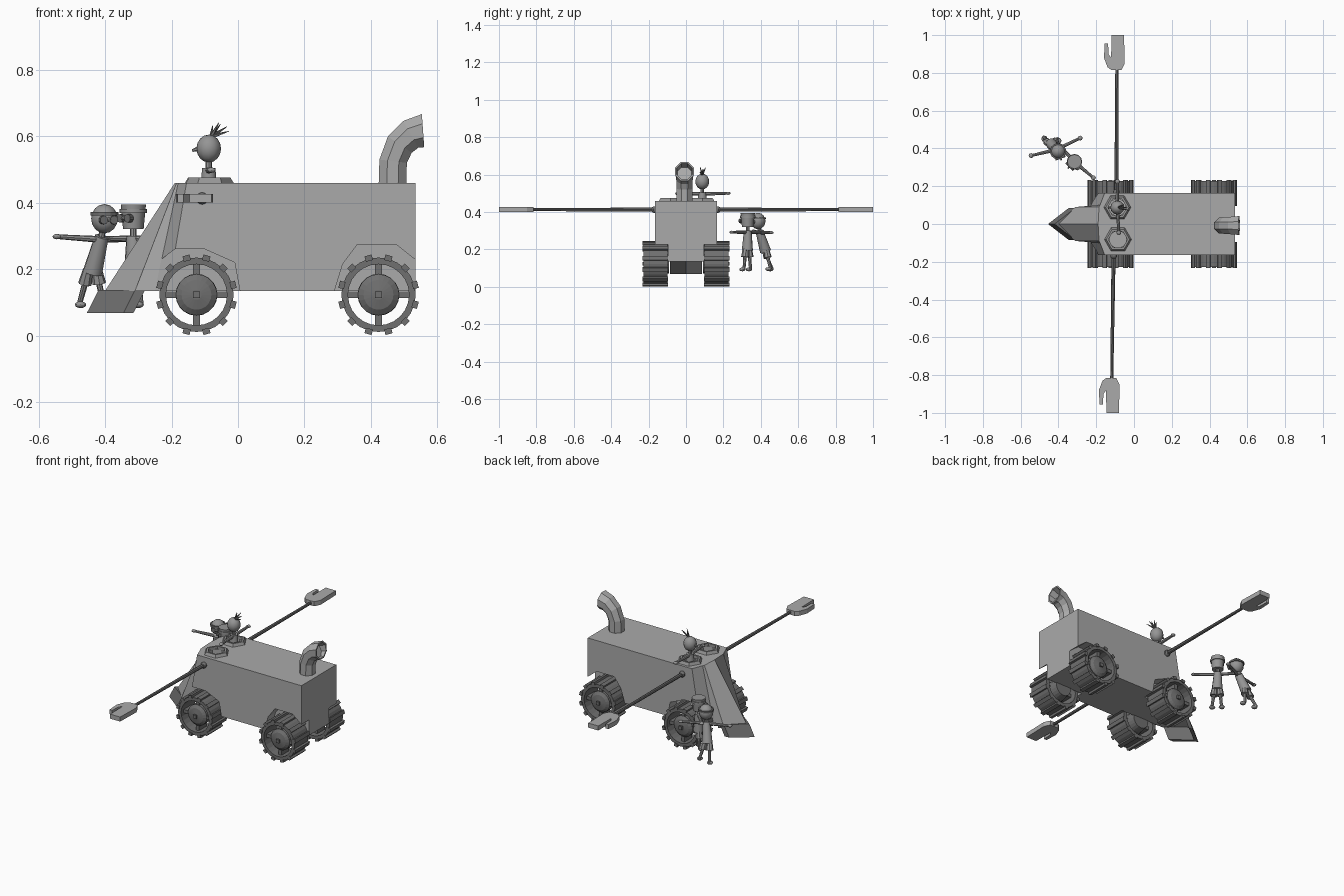
import bpy, bmesh, math
from mathutils import Vector, Matrix

if "Cube" in bpy.data.objects:
    bpy.data.objects.remove(bpy.data.objects["Cube"])


def material(name, v):
    m = bpy.data.materials.new(name)
    m.diffuse_color = (v, v, v, 1)
    m.use_nodes = True
    m.node_tree.nodes["Principled BSDF"].inputs["Base Color"].default_value = m.diffuse_color
    return m


LIGHT = material("light grey", 0.40)
MID = material("mid grey", 0.30)
DARK = material("dark grey", 0.16)


def finish(name, bm, mat, smooth=False):
    bmesh.ops.recalc_face_normals(bm, faces=bm.faces[:])
    me = bpy.data.meshes.new(name)
    bm.to_mesh(me)
    bm.free()
    me.materials.append(mat)
    ob = bpy.data.objects.new(name, me)
    bpy.context.collection.objects.link(ob)
    if smooth:
        bpy.ops.object.select_all(action='DESELECT')
        ob.select_set(True)
        bpy.context.view_layer.objects.active = ob
        bpy.ops.object.shade_smooth_by_angle(angle=math.radians(40))
    return ob


def loft(bm, rings, loop=False):
    """Skin a list of equal rings; cap the ends unless the rings loop round."""
    vs = [[bm.verts.new(p) for p in r] for r in rings]
    n = len(vs[0])
    for a, b in zip(vs, vs[1:] + vs[:1] if loop else vs[1:]):
        for i in range(n):
            bm.faces.new((a[i], a[(i + 1) % n], b[(i + 1) % n], b[i]))
    if not loop:
        bm.faces.new(vs[0])
        bm.faces.new(vs[-1])


def rod(bm, p, q, r1, r2, n=8):
    p, q = Vector(p), Vector(q)
    m = Matrix.Translation((p + q) / 2) @ (q - p).to_track_quat('Z', 'Y').to_matrix().to_4x4()
    bmesh.ops.create_cone(bm, cap_ends=True, segments=n, radius1=r1, radius2=r2,
                          depth=(q - p).length, matrix=m)


def ball(bm, c, s, n=12):
    bmesh.ops.create_uvsphere(bm, u_segments=n, v_segments=8, radius=1,
                              matrix=Matrix.Translation(c) @ Matrix.Diagonal((*s, 1)))


def box(bm, c, s, rot=Matrix.Identity(4)):
    bmesh.ops.create_cube(bm, size=1, matrix=Matrix.Translation(c) @ rot @ Matrix.Diagonal((*s, 1)))


def circle(c, r, n, y, turn=0.0):
    return [(c[0] + r * math.cos(turn + i * math.tau / n), y,
             c[1] + r * math.sin(turn + i * math.tau / n)) for i in range(n)]


def mirrored(half, z):
    """Plan outline from its +y half, first point on the centre line."""
    return [(x, y, z) for x, y in half] + [(x, -y, z) for x, y in half[:0:-1]]


# Hull with a pointed, sloping prow
bm = bmesh.new()
low = [(-.40, 0), (-.31, .09), (-.25, .095), (-.21, .165), (.535, .165)]
top = [(-.19, 0), (-.185, .09), (-.18, .10), (-.155, .165), (.535, .165)]
loft(bm, [mirrored(low, .135), mirrored(top, .46)])
hull = finish("hull", bm, LIGHT)

# Wheel arches and hatch openings cut out of the hull
HATCHES = [(-.088, .088), (-.085, -.082)]
bm = bmesh.new()
arches = ([(-.27, .1), (-.25, .215), (-.19, .26), (-.10, .26), (-.01, .22), (.012, .1)],
          [(.28, .1), (.315, .215), (.36, .275), (.475, .275), (.57, .20), (.57, .1)])
for side in (1, -1):
    for arch in arches:
        loft(bm, [[(x, side * y, z) for x, z in arch] for y in (.095, .3)])
for x, y in HATCHES:
    rod(bm, (x, y, .36), (x, y, .55), .05, .05, 6)
cutter = finish("hull_cutter", bm, LIGHT)
cutter.hide_render = True
cutter.hide_viewport = True
mod = hull.modifiers.new("openings", 'BOOLEAN')
mod.operation = 'DIFFERENCE'
mod.solver = 'EXACT'
mod.object = cutter

# Raised six-sided hatch rims
for k, (cx, cy) in enumerate(HATCHES):
    bm = bmesh.new()
    loft(bm, [[(cx + r * math.cos(i * math.tau / 6), cy + r * math.sin(i * math.tau / 6), z)
               for i in range(6)]
              for r, z in ((.073, .458), (.062, .476), (.05, .476), (.05, .458))], loop=True)
    finish(f"hatch_rim_{k + 1}", bm, MID)

# Plough blade under the prow
bm = bmesh.new()
loft(bm, [[(x + dx, y, z) for x, y in ((-.42, 0), (-.31, .085), (-.28, .085), (-.39, 0),
                                       (-.28, -.085), (-.31, -.085))]
          for dx, z in ((0, .137), (-.035, .068))])
finish("plough", bm, DARK)

# Bent exhaust stack, hollow at the mouth
bm = bmesh.new()
path = [(.465, .455, 0, .045), (.467, .525, .12, .045), (.487, .575, .6, .047),
        (.52, .606, 1.05, .05), (.557, .617, 1.5, .054), (.557, .617, 1.5, .045), (.525, .606, 1.1, .04)]
loft(bm, [[(x + r * math.cos(a) * math.cos(t), -.008 + r * math.sin(a),
            z - r * math.cos(a) * math.sin(t))
           for a in [(i + .5) * math.tau / 8 for i in range(8)]] for x, z, t, r in path])
finish("exhaust_stack", bm, LIGHT)

# Cleated wheels: open rim, spokes and a domed hub
WZ = .123
for side, label in ((1, "far"), (-1, "near")):
    for wx, end in ((-.125, "front"), (.423, "rear")):
        c = (wx, WZ)
        ya, yb, yh = side * .100, side * .228, side * .17
        bm = bmesh.new()
        loft(bm, [circle(c, r, 24, y) for r, y in ((.112, ya), (.112, yb), (.092, yb), (.092, ya))],
             loop=True)
        for i in range(12):
            a = (i + .5) * math.tau / 12
            box(bm, (wx + .114 * math.cos(a), side * .165, WZ + .114 * math.sin(a)),
                (.017, .137, .022), Matrix.Rotation(-a, 4, 'Y'))
        for i in range(4):
            a = i * math.tau / 4
            box(bm, (wx + .07 * math.cos(a), yh, WZ + .07 * math.sin(a)),
                (.055, .07, .02), Matrix.Rotation(-a, 4, 'Y'))
        loft(bm, [circle(c, r, 20, side * y)
                  for r, y in ((.05, .09), (.063, .17), (.062, .205), (.045, .217), (.015, .223))])
        box(bm, (wx, side * .225, WZ), (.02, .016, .02))
        finish(f"{end}_wheel_{label}", bm, DARK)

# Long side arms ending in flat mitten hands
mitt = [(-.035, .815), (.018, .815), (.036, .85), (.032, 1), (-.034, 1), (-.036, .88),
        (-.050, .90), (-.052, .955), (-.070, .955), (-.074, .88), (-.055, .83)]
for side, ax, hx, label in ((1, -.093, -.085, "far"), (-1, -.108, -.112, "near")):
    bm = bmesh.new()
    rod(bm, (ax, side * .15, .413), (hx - .006, side * .83, .413), .011, .008, 8)
    ball(bm, (ax, side * .168, .413), (.018, .018, .018), 10)
    finish(f"arm_{label}", bm, DARK)
    bm = bmesh.new()
    loft(bm, [[(hx + x, side * y, z) for x, y in mitt] for z in (.400, .427)])
    finish(f"hand_{label}", bm, LIGHT)


def person(name, head, chest, hips, hands, feet, face, head_size, extra):
    """Small cartoon crew member; face is the horizontal looking direction."""
    head, chest, hips, f = Vector(head), Vector(chest), Vector(hips), Vector((*face, 0)).normalized()
    side = Vector((-f.y, f.x, 0))
    bm = bmesh.new()
    rod(bm, chest, head, .010, .009)
    rod(bm, hips, chest + (chest - hips) * .08, .030, .021, 10)
    for h in hands:
        h = Vector(h)
        s = 1 if (h - chest).dot(side) > 0 else -1
        rod(bm, chest + side * s * .012, h, .010, .007)
        ball(bm, h, (.013, .013, .008), 8)
    for ft in feet:
        ft = Vector(ft)
        s = 1 if (ft - hips).dot(side) > 0 else -1
        hip = hips + side * s * .014
        rod(bm, hip + Vector((0, 0, .01)), hip.lerp(ft, .35), .015, .021)
        rod(bm, hip, ft, .010, .008)
        ball(bm, ft + f * .012, (.017, .017, .010), 8)
    if extra == "cap":
        rod(bm, head - Vector((0, 0, .036)), head + Vector((0, 0, .038)), .031, .038, 12)
        rod(bm, head + Vector((0, 0, .012)), head + Vector((0, 0, .024)), .041, .041, 12)
    else:
        ball(bm, head, head_size)
    rod(bm, head + f * .03, head + f * .050 - Vector((0, 0, .006)), .008, .004, 6)
    finish(name, bm, MID, True)
    # Goggles or hair
    bm = bmesh.new()
    if extra == "hair":
        for dx, dy, dz in ((.055, 0, .066), (.035, .018, .074), (.03, -.012, .078),
                           (.012, .01, .070), (.06, -.015, .052)):
            rod(bm, head + Vector((.008, 0, .036)), head + Vector((dx, dy, dz)), .007, .001, 5)
    else:
        for s in (1, -1):
            p = head + side * s * .016 + f * .028 + Vector((0, 0, -.004))
            rod(bm, p, p + f * .014, .013, .013, 10)
    if extra == "goggles":
        rod(bm, head + Vector((0, 0, .010)), head + Vector((0, 0, .020)), .043, .043, 14)
    finish(name + "_headgear", bm, DARK)


# Driver in the far hatch, and two people standing beside the prow
person("driver", (-.088, .087, .563), (-.088, .087, .497), (-.088, .087, .40),
       [(-.088, .225, .50), (-.08, -.045, .498)], [], (-1, 0), (.037, .037, .042), "hair")
person("leaning_person", (-.402, .385, .352), (-.412, .395, .290), (-.438, .425, .190),
       [(-.545, .362, .298), (-.285, .455, .290)], [(-.478, .462, .093), (-.405, .452, .095)],
       (.34, -.94), (.040, .040, .044), "goggles")
person("standing_person", (-.315, .33, .357), (-.315, .33, .292), (-.313, .328, .195),
       [(-.215, .245, .292), (-.395, .415, .292)], [(-.292, .310, .093), (-.330, .345, .093)],
       (-.7, -.7), (.037, .037, .04), "cap")
